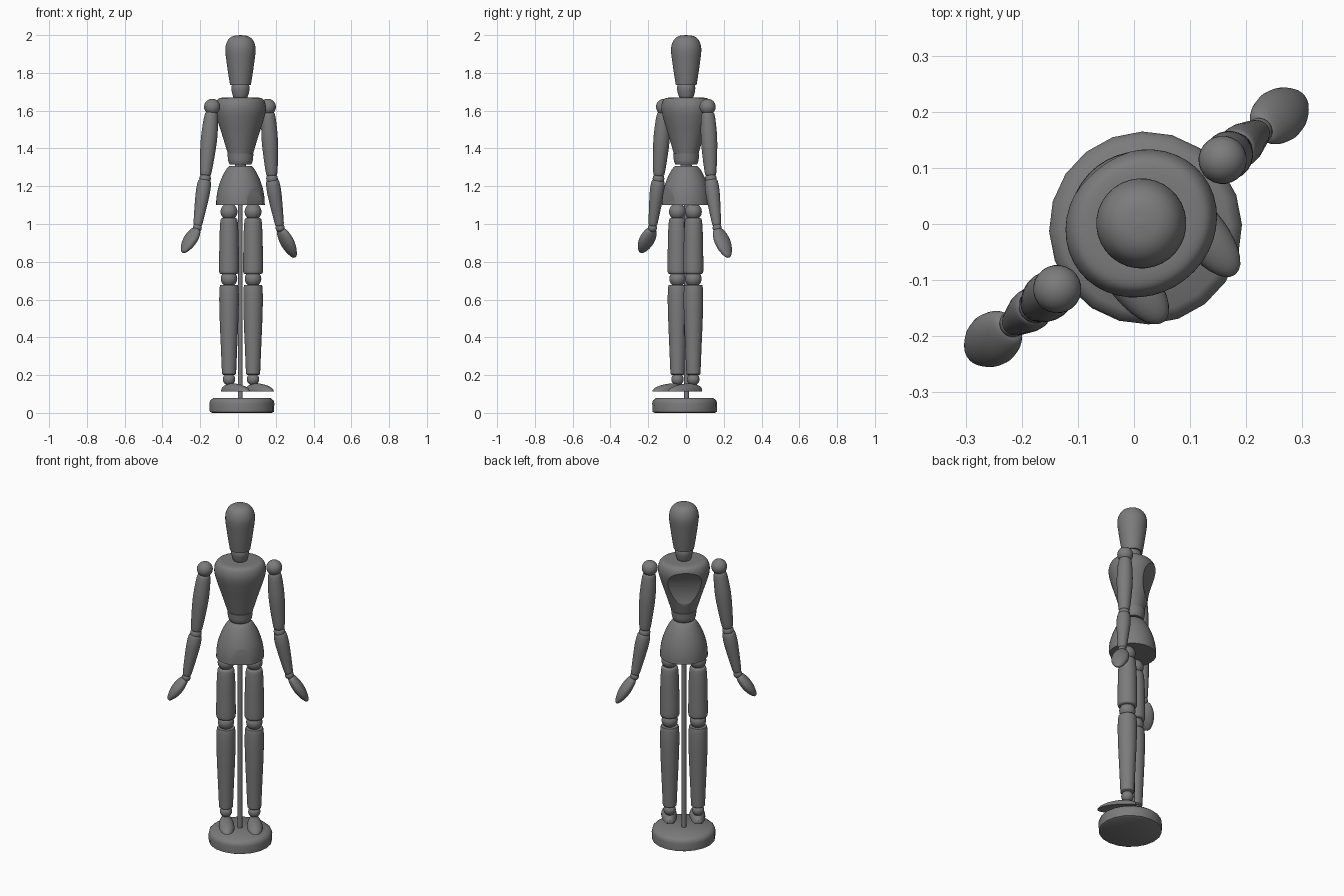
import bpy, bmesh, math
from mathutils import Matrix, Vector

if "Cube" in bpy.data.objects:
    bpy.data.objects.remove(bpy.data.objects["Cube"])

# Figure is modelled facing -y, then turned about z
TURN = Matrix.Translation((0.013, 0.001, 0)) @ Matrix.Rotation(math.radians(38), 4, 'Z')

GREY = bpy.data.materials.new("dark_grey")
GREY.diffuse_color = (0.2, 0.2, 0.2, 1)
GREY.use_nodes = True
GREY.node_tree.nodes["Principled BSDF"].inputs["Base Color"].default_value = GREY.diffuse_color


def shade(ob, angle):
    bpy.ops.object.select_all(action='DESELECT')
    ob.select_set(True)
    bpy.context.view_layer.objects.active = ob
    bpy.ops.object.shade_smooth_by_angle(angle=math.radians(angle))


def finish(name, bm, angle=40):
    bmesh.ops.recalc_face_normals(bm, faces=bm.faces)
    bm.transform(TURN)
    me = bpy.data.meshes.new(name)
    bm.to_mesh(me)
    bm.free()
    me.materials.append(GREY)
    ob = bpy.data.objects.new(name, me)
    bpy.context.collection.objects.link(ob)
    shade(ob, angle)
    return ob


def smooth_profile(pts, steps=4):
    """Catmull-Rom through (r, z) points."""
    p = [Vector(q) for q in pts]
    p = [p[0] * 2 - p[1]] + p + [p[-1] * 2 - p[-2]]
    out = []
    for i in range(1, len(p) - 2):
        a, b, c, d = p[i - 1:i + 3]
        for k in range(steps):
            t = k / steps
            out.append(0.5 * (2 * b + (c - a) * t + (2 * a - 5 * b + 4 * c - d) * t * t
                              + (3 * b - a - 3 * c + d) * t ** 3))
    return out + [p[-2]]


def revolve(pts, seg=32, sx=1.0, sy=1.0, smooth=True):
    bm = bmesh.new()
    rings = []
    for r, z in (smooth_profile(pts) if smooth else pts):
        r = max(r, 0.0005)
        rings.append([bm.verts.new((r * sx * math.cos(math.tau * i / seg),
                                    r * sy * math.sin(math.tau * i / seg), z)) for i in range(seg)])
    for a, b in zip(rings, rings[1:]):
        for i in range(seg):
            j = (i + 1) % seg
            bm.faces.new((a[i], a[j], b[j], b[i]))
    bm.faces.new(rings[0])
    bm.faces.new(rings[-1])
    return bm


def lathe(name, pts, at=(0, 0), **kw):
    bm = revolve(pts, **kw)
    bm.transform(Matrix.Translation((at[0], at[1], 0)))
    return finish(name, bm)


def limb(name, a, b, pts, sy=1.0):
    """Revolved part from a to b; profile is (radius, fraction of length)."""
    a, b = Vector(a), Vector(b)
    d = b - a
    bm = revolve([(r, t * d.length) for r, t in pts], seg=24, sy=sy)
    z = d.normalized()
    y = Vector((0, 1, 0))
    x = y.cross(z)
    m = Matrix((x, y, z)).transposed().to_4x4()
    bm.transform(Matrix.Translation(a) @ m)
    return finish(name, bm)


def ball(name, c, r, sz=1.0):
    bm = bmesh.new()
    bmesh.ops.create_uvsphere(bm, u_segments=24, v_segments=16, radius=r)
    bm.transform(Matrix.Translation(c) @ Matrix.Diagonal((1, 1, sz, 1)))
    return finish(name, bm)


def cut(target, cutter):
    cutter.hide_render = True
    mod = target.modifiers.new("cut", 'BOOLEAN')
    mod.operation = 'DIFFERENCE'
    mod.solver = 'EXACT'
    mod.object = cutter
    bpy.context.view_layer.objects.active = target
    bpy.ops.object.modifier_apply(modifier="cut")
    bpy.data.objects.remove(cutter)
    shade(target, 30)


# Stand
lathe("base", [(0.158, 0), (0.17, 0.006), (0.172, 0.05), (0.168, 0.066), (0.15, 0.08)],
      at=(0.001, -0.011), seg=20, smooth=False)
lathe("rod", [(0.013, 0.07), (0.013, 1.12)], at=(0, 0.002), seg=16, smooth=False)

# Head and neck
lathe("head", [(0.055, 1.735), (0.064, 1.79), (0.074, 1.86), (0.08, 1.91), (0.078, 1.945),
               (0.064, 1.977), (0.038, 1.995), (0, 2.0)])
lathe("neck", [(0.03, 1.665), (0.039, 1.675), (0.047, 1.705), (0.048, 1.725), (0.044, 1.74)])

# Chest with a scooped back
chest = lathe("chest", [(0.069, 1.372), (0.084, 1.42), (0.103, 1.48), (0.123, 1.54), (0.137, 1.59),
                        (0.139, 1.625), (0.129, 1.655), (0.107, 1.668), (0.05, 1.67)], seg=40, sy=0.91)
bm = bmesh.new()
bmesh.ops.create_cone(bm, cap_ends=True, segments=96, radius1=0.25, radius2=0.25, depth=0.6)
bm.transform(Matrix.Translation((0, 0.324, 1.49)) @ Matrix.Rotation(math.pi / 2, 4, 'Y'))
cut(chest, finish("scoop_cutter", bm))

# Waist and pelvis, pelvis flattened at the lower front
lathe("waist", [(0.058, 1.316), (0.065, 1.335), (0.069, 1.372)])
ball("waist_joint", (0, 0, 1.31), 0.03)
pelvis = lathe("pelvis", [(0.129, 1.10), (0.127, 1.14), (0.118, 1.19), (0.101, 1.24), (0.081, 1.28),
                          (0.064, 1.303), (0.052, 1.308)], seg=40)
bm = bmesh.new()
bmesh.ops.create_cube(bm, size=0.4)
bm.transform(Matrix.Translation((0, -0.318, 1.1)))
cut(pelvis, finish("front_cutter", bm))

for side, s in (("left", -1), ("right", 1)):
    # Leg
    x, y = 0.076 * s, -0.005 - 0.006 * s
    ball(side + "_hip", (x, y, 1.065), 0.045)
    lathe(side + "_thigh", [(0.036, 1.032), (0.045, 1.02), (0.05, 0.95), (0.052, 0.85), (0.053, 0.77),
                            (0.051, 0.742), (0.042, 0.735)], at=(x, y))
    ball(side + "_knee", (x, y, 0.71), 0.044)
    lathe(side + "_shin", [(0.04, 0.678), (0.049, 0.67), (0.052, 0.6), (0.049, 0.48), (0.043, 0.34),
                           (0.038, 0.22), (0.036, 0.205), (0.028, 0.2)], at=(x, y))
    ball(side + "_ankle", (x, y, 0.178), 0.033)

    # Foot: flat-soled dome, wide at the toes with a blunt heel
    bm = bmesh.new()
    bmesh.ops.create_uvsphere(bm, u_segments=32, v_segments=20, radius=1)
    bmesh.ops.bisect_plane(bm, geom=bm.verts[:] + bm.edges[:] + bm.faces[:], plane_co=(0, 0, 0),
                           plane_no=(0, 0, -1), clear_outer=True)
    bmesh.ops.holes_fill(bm, edges=[e for e in bm.edges if e.is_boundary])
    for v in bm.verts:
        w = 0.042 - 0.005 * v.co.y
        h = 0.041 + 0.008 * v.co.y
        v.co = (x + v.co.x * w, y - 0.052 + min(v.co.y * 1.12, 1) * 0.1, 0.114 + v.co.z * h)
    finish(side + "_foot", bm)

    # Arm, splayed outwards
    right = s > 0
    sh = Vector((0.187 * s - 0.003, 0, 1.62))
    el = Vector((0.212 if right else -0.238, 0, 1.24))
    wr = Vector((0.266 if right else -0.29, 0, 0.98))
    tip = Vector((0.365 if right else -0.387, 0, 0.822 if right else 0.848))
    ball(side + "_shoulder", sh, 0.043)
    limb(side + "_upper_arm", sh, el, [(0.026, 0.07), (0.036, 0.12), (0.042, 0.3), (0.043, 0.5),
                                       (0.037, 0.75), (0.03, 0.93), (0.022, 0.96)])
    ball(side + "_elbow", el, 0.031)
    limb(side + "_forearm", el, wr, [(0.026, 0.02), (0.035, 0.07), (0.038, 0.25), (0.034, 0.5),
                                     (0.027, 0.8), (0.023, 0.93), (0.017, 0.96)])
    ball(side + "_wrist", wr, 0.024)
    limb(side + "_hand", wr, tip, [(0.01, 0.06), (0.02, 0.1), (0.027, 0.25), (0.03, 0.47), (0.026, 0.7),
                                   (0.017, 0.88), (0.009, 0.97), (0, 1.0)], sy=1.6)
